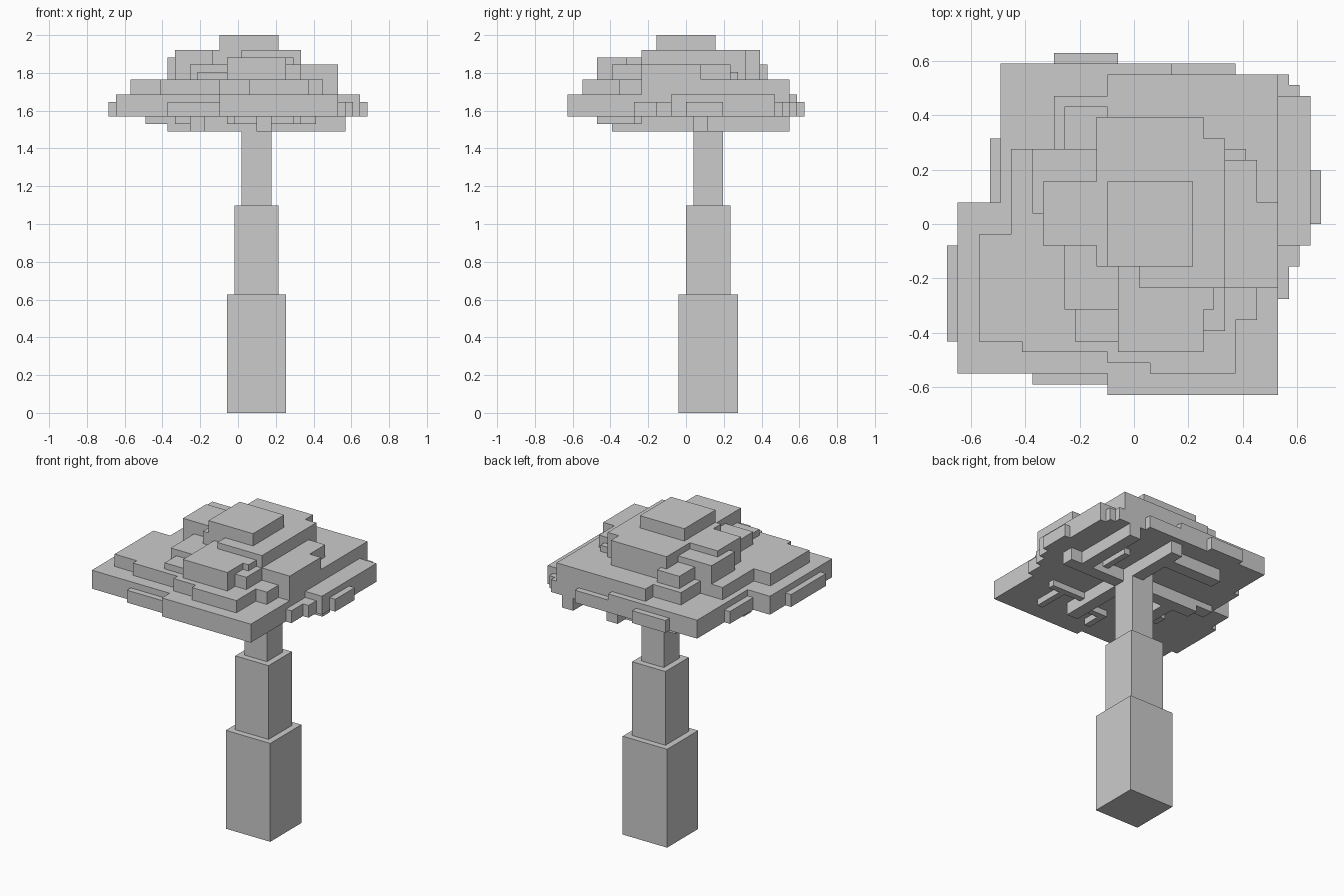
import bpy, bmesh, math

U = 2 / 51            # block size
OX, OY = 17.5, 16     # grid offset so the model is centred
cells = {}            # occupied grid cell -> part name


def box(part, x0, x1, y0, y1, z0, z1):
    """Fill blocks; x/y in units, z in block counts."""
    i0, i1 = round(x0 / U + OX), round(x1 / U + OX)
    j0, j1 = round(y0 / U + OY), round(y1 / U + OY)
    for i in range(i0, i1):
        for j in range(j0, j1):
            for k in range(z0, z1):
                cells.setdefault((i, j, k), part)


# Trunk in three tapering sections
box("trunk", -.06, .255, -.04, .275, 0, 16)
box("trunk", -.02, .215, 0, .235, 16, 28)
box("trunk", .02, .176, .04, .196, 28, 40)

# Wide bottom layer of the canopy
for b in [(-.65, .53, -.545, .08), (-.49, .53, .08, .55), (-.49, .137, .55, .59),
          (-.10, .53, -.625, -.545), (.53, .65, -.08, .47)]:
    box("canopy", *b, 40, 43)
# Lower ledges around its rim
for b in [(.137, .37, .55, .59), (.53, .57, -.275, .55), (.57, .61, -.157, .51),
          (-.375, -.10, -.59, -.545), (-.53, -.49, .08, .315),
          (-.295, -.06, .59, .63), (.65, .69, 0, .2), (-.69, -.65, -.43, -.08)]:
    box("canopy", *b, 40, 42)

# Second layer
for b in [(-.57, .37, -.43, -.04), (-.41, .37, -.47, -.43), (-.10, .37, -.51, -.47),
          (.06, .37, -.55, -.51), (.37, .45, -.353, -.235), (.37, .53, -.235, .55),
          (-.45, .37, -.04, .275), (-.295, .37, .275, .47), (-.10, .37, .47, .55)]:
    box("canopy", *b, 43, 45)

# Upper clumps: x0, x1, y0, y1, top block
for *b, top in [(.02, .53, -.235, .08, 47), (.33, .45, .08, .235, 47),
                (.33, .41, .235, .275, 46),
                (-.06, .255, -.47, -.157, 48), (.255, .33, -.39, -.235, 47),
                (.255, .29, -.314, -.235, 48), (-.26, -.06, -.314, -.08, 47),
                (-.215, -.06, -.43, -.314, 46), (-.375, -.137, .04, .275, 48),
                (-.26, -.10, .275, .43, 47),
                (-.137, .255, -.157, .39, 49), (.02, .33, -.235, .314, 49),
                (-.335, -.10, -.08, .157, 49), (-.10, .215, -.157, .157, 51)]:
    box("canopy", *b, 45, top)

# Branches hanging below the canopy: x0, x1, y0, y1, bottom block
for *b, low in [(.41, .49, .118, .55, 38), (.098, .176, .196, .55, 38),
                (-.26, .098, .39, .47, 38), (.176, .57, .04, .118, 38),
                (-.375, .02, .04, .118, 38), (.098, .176, -.39, .04, 38),
                (-.26, -.18, -.235, .04, 38), (.176, .41, -.275, -.235, 39),
                (-.49, -.375, .04, .118, 39), (-.335, -.26, -.2, -.12, 39),
                (.29, .33, -.47, -.235, 39), (-.06, -.02, -.47, -.31, 39),
                (.29, .33, .118, .31, 39), (-.02, .098, -.353, -.31, 39)]:
    box("branches", *b, low, 40)

# Exposed faces of each block: direction and corner offsets
FACES = [((1, 0, 0), [(1, 0, 0), (1, 1, 0), (1, 1, 1), (1, 0, 1)]),
         ((-1, 0, 0), [(0, 0, 0), (0, 0, 1), (0, 1, 1), (0, 1, 0)]),
         ((0, 1, 0), [(0, 1, 0), (0, 1, 1), (1, 1, 1), (1, 1, 0)]),
         ((0, -1, 0), [(0, 0, 0), (1, 0, 0), (1, 0, 1), (0, 0, 1)]),
         ((0, 0, 1), [(0, 0, 1), (1, 0, 1), (1, 1, 1), (0, 1, 1)]),
         ((0, 0, -1), [(0, 0, 0), (0, 1, 0), (1, 1, 0), (1, 0, 0)])]

for part in ("trunk", "canopy", "branches"):
    bm = bmesh.new()
    verts = {}
    for (i, j, k), name in cells.items():
        if name != part:
            continue
        for (a, b, c), corners in FACES:
            if (i + a, j + b, k + c) in cells:
                continue
            loop = []
            for p, q, r in corners:
                key = (i + p, j + q, k + r)
                if key not in verts:
                    verts[key] = bm.verts.new(((key[0] - OX) * U, (key[1] - OY) * U, key[2] * U))
                loop.append(verts[key])
            bm.faces.new(loop)
    # Merge coplanar block faces into clean flat panels
    bmesh.ops.dissolve_limit(bm, angle_limit=math.radians(1), verts=bm.verts[:], edges=bm.edges[:])
    mesh = bpy.data.meshes.new(part)
    bm.to_mesh(mesh)
    bm.free()
    bpy.context.collection.objects.link(bpy.data.objects.new(part, mesh))
